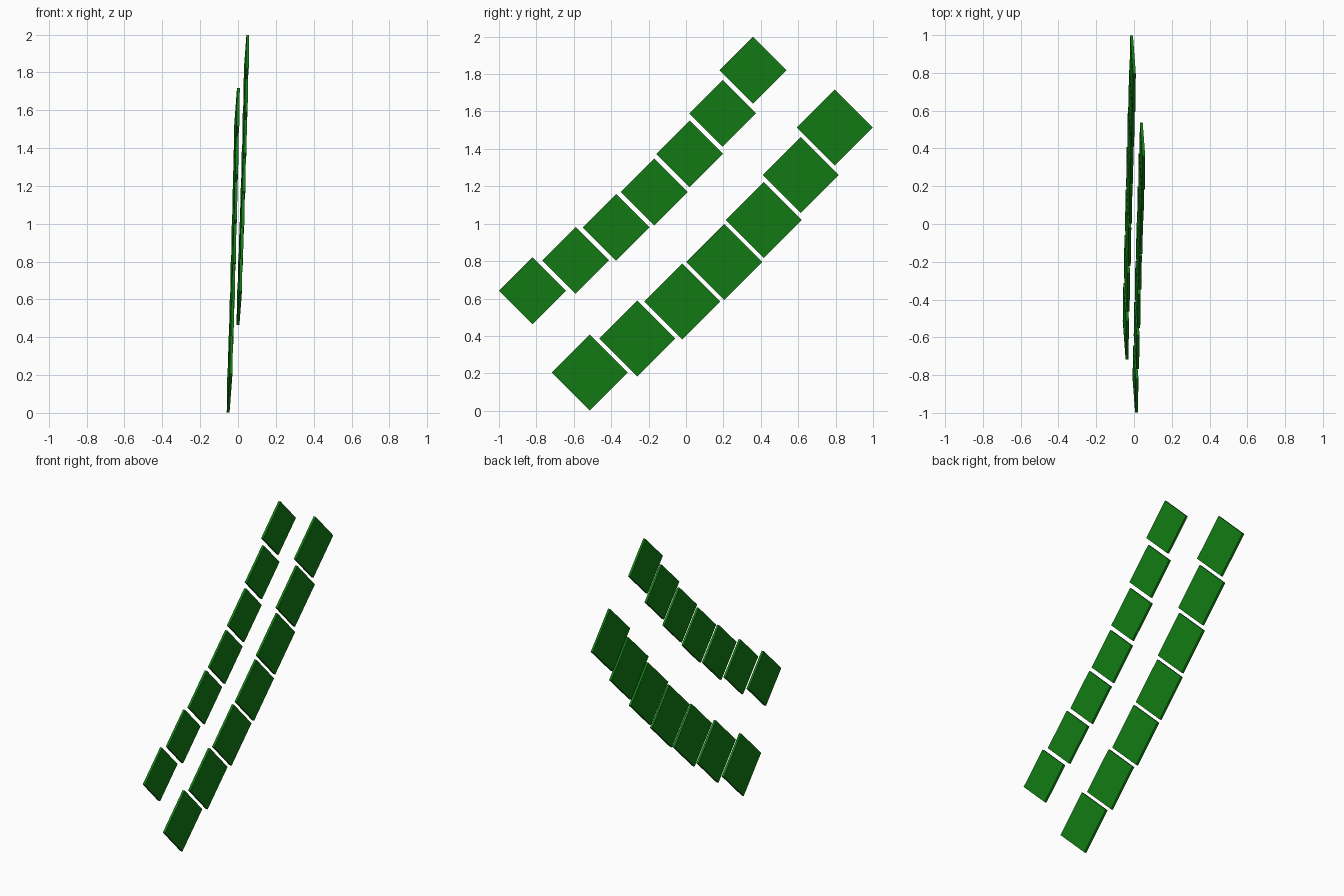
import bpy
import bmesh
from mathutils import Matrix, Vector

old = bpy.data.objects.get("Cube")
if old:
    bpy.data.objects.remove(old, do_unlink=True)

# Single green paint
GREEN = (0.006, 0.20, 0.007, 1.0)
green = bpy.data.materials.new("leaf_green")
green.use_nodes = True
green.diffuse_color = GREEN
shader = next(n for n in green.node_tree.nodes if n.type == "BSDF_PRINCIPLED")
shader.inputs["Base Color"].default_value = GREEN

THICKNESS = 0.015
# Plate axes: slight lean of each panel out of the side plane
Y_AXIS = Vector((-0.03, 1, 0))
Z_AXIS = Vector((0.045, 0, 1))
NORMAL = Y_AXIS.cross(Z_AXIS).normalized()


def panel(name, center, half_diagonal):
    """Thin square plate standing on its corner."""
    along = (Y_AXIS + Z_AXIS) * half_diagonal / 2
    across = (Z_AXIS - Y_AXIS) * half_diagonal / 2
    basis = Matrix((NORMAL * THICKNESS / 2, along, across)).transposed().to_4x4()
    bm = bmesh.new()
    bmesh.ops.create_cube(bm, size=2, matrix=basis)
    bmesh.ops.recalc_face_normals(bm, faces=bm.faces)
    mesh = bpy.data.meshes.new(name)
    bm.to_mesh(mesh)
    bm.free()
    mesh.materials.append(green)
    obj = bpy.data.objects.new(name, mesh)
    obj.location = center
    bpy.context.collection.objects.link(obj)


def panel_row(name, middle, step, bend, half_diagonal):
    """Seven panels along a gently bowed diagonal."""
    for i in range(-3, 4):
        offset = Vector((0.006 * i, step * i - bend * i * i, step * i + bend * i * i))
        panel(f"{name}_{i + 4}", Vector(middle) + offset, half_diagonal)


panel_row("upper_panel", (0.026, -0.17, 1.17), 0.1965, 0.0068, 0.178)
panel_row("lower_panel", (-0.025, 0.205, 0.795), 0.2183, 0.0072, 0.203)
